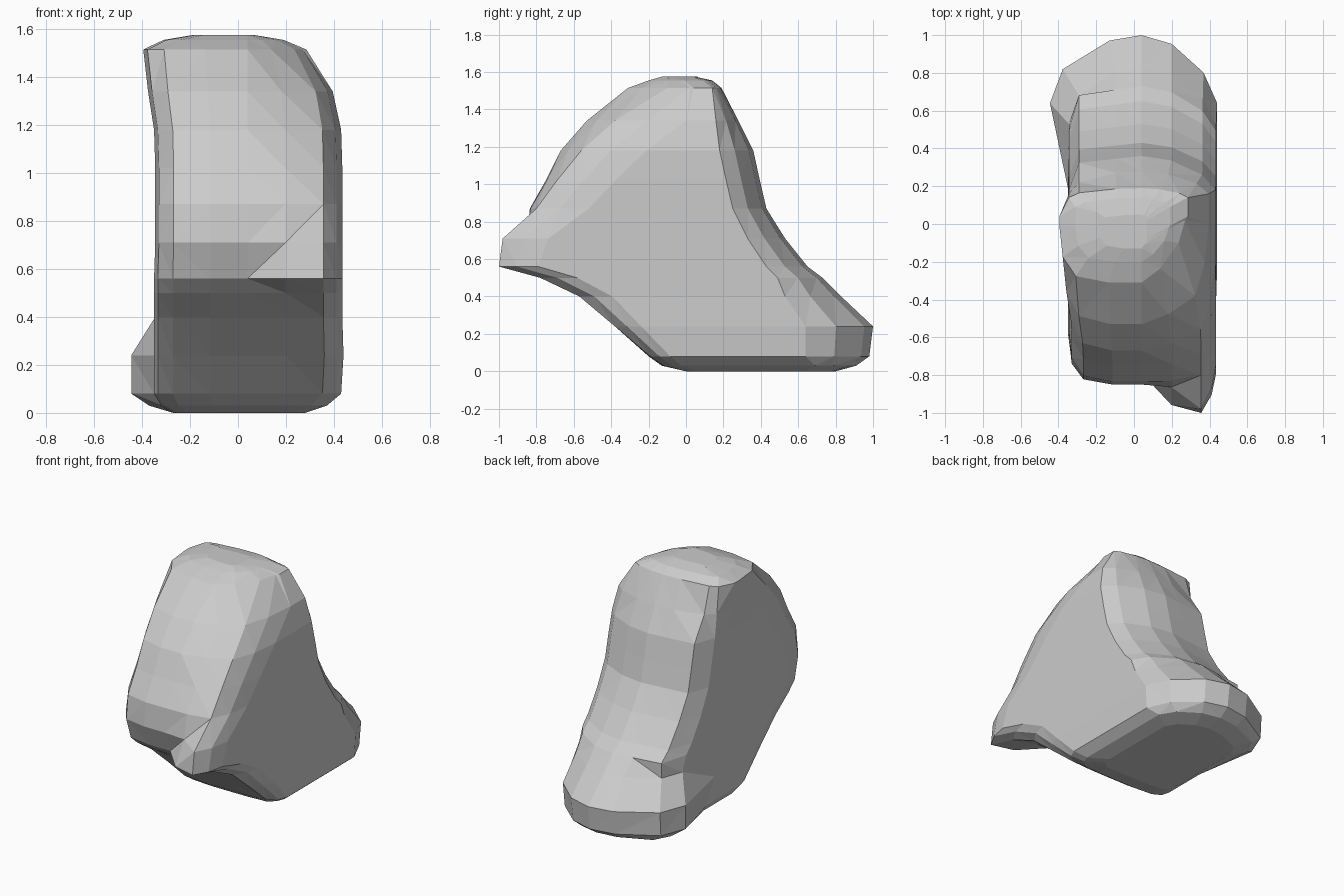
import bpy, bmesh

CX = 0.04  # centre line of the slightly lopsided body

# Horizontal slices: height, front y, front right y, back y, left x, right x,
# back corner depth
LEVELS = [
    (0.00, 0.00, 0.00, 0.80, -0.27, 0.28, 0.16),
    (0.03, -0.13, -0.12, 0.91, -0.32, 0.37, 0.22),
    (0.08, -0.20, -0.19, 0.98, -0.35, 0.43, 0.34),
    (0.24, -0.38, -0.38, 1.00, -0.35, 0.44, 0.36),
    (0.40, -0.57, -0.57, 0.83, -0.35, 0.435, 0.30),
    (0.50, -0.72, -0.78, 0.73, -0.35, 0.435, 0.24),
    (0.56, -0.79, -1.00, 0.65, -0.35, 0.435, 0.22),
    (0.71, -0.85, -0.98, 0.53, -0.345, 0.435, 0.20),
    (0.87, -0.835, -0.80, 0.43, -0.345, 0.435, 0.18),
    (1.02, -0.75, -0.69, 0.395, -0.345, 0.435, 0.18),
    (1.18, -0.67, -0.56, 0.36, -0.35, 0.43, 0.18),
    (1.34, -0.53, -0.38, 0.28, -0.375, 0.395, 0.12),
    (1.515, -0.31, -0.10, 0.19, -0.395, 0.285, 0.05),
    (1.555, -0.20, -0.09, 0.14, -0.31, 0.19, 0.05),
    (1.575, -0.13, -0.08, 0.05, -0.19, 0.07, 0.03),
]


def slice_ring(z, yf, yfr, yb, xl, xr, cb):
    """Rounded slab section, counter-clockwise from the front left."""
    # front corners grow with height and close in again at the crown
    cf = min(0.04 + 0.1 * z, 1.3 * (1.62 - z))
    # the foot flares out at the rear left
    flare = 0.1 if 0.05 < z < 0.3 else 0.05 if 0 < z < 0.05 else 0
    xlb = max(xl, -0.345) - flare
    left, right, rear = CX - xl, xr - CX, CX - xlb
    mid = (yf + yb) / 2
    flank = mid + (0.1 if z > 0.45 else -0.12)
    # tip of the spur, plain front, then a slanted right shoulder
    spur = 0.8 if 0.5 < z < 0.6 else 0.35 if z > 1.1 else 0.1
    # square rear left edge on the leg, rounder on the foot and head
    square = 0.2 if 0.45 < z < 1.3 else 0.5
    y_side = min(yfr + 2.2 * cf, yb - cb - 0.1)
    pts = [
        # front lip with its protruding right corner
        (CX - 0.8 * left, yf + 0.25 * cf), (CX - 0.4 * left, yf), (CX, yf),
        (CX + 0.4 * right, yf + spur * (yfr - yf)),
        (CX + 0.8 * right, yfr),
        # right flank
        (CX + 0.94 * right, min(yfr + cf, y_side - 0.02)), (xr, y_side),
        (xr, (y_side + yb - cb) / 2), (xr, yb - cb),
        # rounded back
        (CX + 0.82 * right, yb - 0.55 * cb), (CX + 0.4 * right, yb - 0.13 * cb),
        (CX, yb), (CX - 0.35 * rear, yb - 0.08 * cb),
        (CX - 0.86 * rear, yb - square * cb), (xlb, yb - cb),
        # left flank
        (xl, flank), (xl, min(yf + 2.2 * cf, flank - 0.05)),
        (CX - 0.96 * left, yf + cf),
    ]
    return [(x, y, z) for x, y in pts]


# Solid wedge-shaped body lofted through the slices
bm = bmesh.new()
rings = [[bm.verts.new(p) for p in slice_ring(*lv)] for lv in LEVELS]
n = len(rings[0])
for a, b in zip(rings, rings[1:]):
    for i in range(n):
        j = (i + 1) % n
        bm.faces.new((a[i], a[j], b[j], b[i]))
bm.faces.new(rings[0][::-1])
bm.faces.new(rings[-1])
bmesh.ops.triangulate(bm, faces=bm.faces[:])
bmesh.ops.recalc_face_normals(bm, faces=bm.faces[:])
mesh = bpy.data.meshes.new("wedge_body")
bm.to_mesh(mesh)
bm.free()
body = bpy.data.objects.new("wedge_body", mesh)
bpy.context.collection.objects.link(body)
